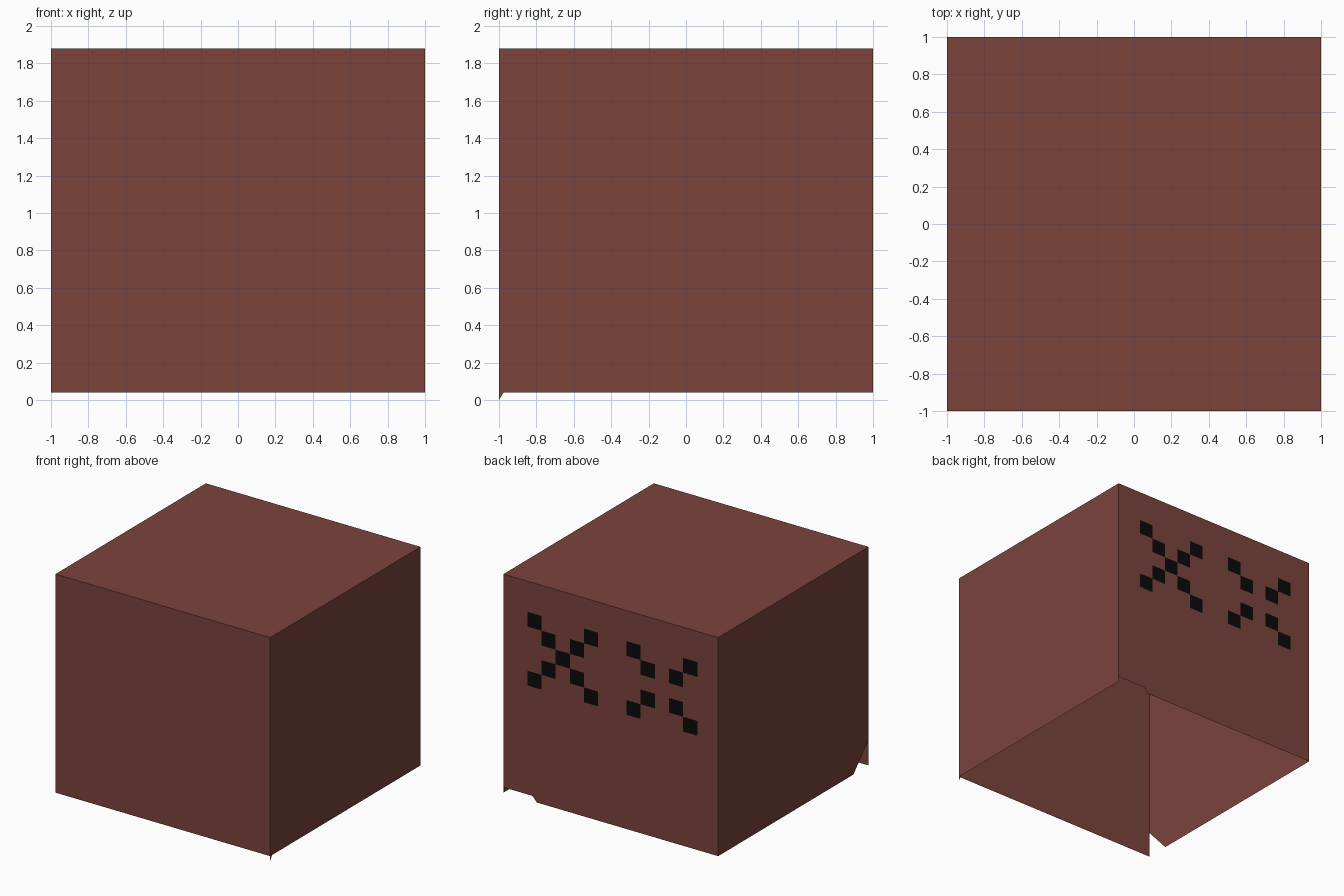
import bpy
import bmesh
from mathutils import Vector

if "Cube" in bpy.data.objects:
    bpy.data.objects.remove(bpy.data.objects["Cube"], do_unlink=True)

TOP, BOTTOM = 1.88, 0.04


def make_material(name, colour):
    mat = bpy.data.materials.new(name)
    mat.use_nodes = True
    mat.diffuse_color = colour
    bsdf = mat.node_tree.nodes["Principled BSDF"]
    bsdf.inputs["Base Color"].default_value = colour
    bsdf.inputs["Roughness"].default_value = 0.8
    return mat


brown = make_material("reddish brown", (0.2, 0.056, 0.046, 1))
black = make_material("black", (0.003, 0.003, 0.003, 1))


def make_wall(name, points, normal, edit=None):
    """Flat sheet from an outline, facing along normal."""
    bm = bmesh.new()
    face = bm.faces.new([bm.verts.new(p) for p in points])
    face.normal_update()
    if face.normal.dot(Vector(normal)) < 0:
        face.normal_flip()
    if edit:
        edit(bm)
    mesh = bpy.data.meshes.new(name)
    bm.to_mesh(mesh)
    bm.free()
    mesh.materials.append(brown)
    mesh.materials.append(black)
    obj = bpy.data.objects.new(name, mesh)
    bpy.context.collection.objects.link(obj)
    return obj


# Two crosses of square cells; the second has no middle cell
CELL_X, CELL_Z = 0.132, 0.124
MARK_X, MARK_Z = 0.778, 1.622


def cut_crosses(bm):
    cuts = [((MARK_X - i * CELL_X, 0, 0), (1, 0, 0)) for i in range(13)]
    cuts += [((0, 0, MARK_Z - i * CELL_Z), (0, 0, 1)) for i in range(6)]
    for point, normal in cuts:
        geom = bm.verts[:] + bm.edges[:] + bm.faces[:]
        bmesh.ops.bisect_plane(bm, geom=geom, plane_co=point, plane_no=normal)
    for face in bm.faces:
        centre = face.calc_center_median()
        col = (MARK_X - centre.x) // CELL_X
        row = (MARK_Z - centre.z) // CELL_Z
        if not (0 <= row < 5 and 0 <= col < 12):
            continue
        second = col >= 7
        across, down = abs(col % 7 - 2), abs(row - 2)
        if across == down and not (second and down == 0):
            face.material_index = 1


# Top panel
make_wall("top_panel", [(-1, -1, TOP), (1, -1, TOP), (1, 1, TOP), (-1, 1, TOP)],
          (0, 0, 1))

# Front wall
make_wall("front_wall", [(-1, -1, BOTTOM), (1, -1, BOTTOM), (1, -1, TOP), (-1, -1, TOP)],
          (0, -1, 0))

# Left wall, with a small spur at the lower front corner
make_wall("left_wall", [(1, -1, 0), (1, -0.975, BOTTOM), (1, 1, BOTTOM),
                        (1, 1, TOP), (1, -1, TOP)], (1, 0, 0))

# Right wall, with its lower front corner cut away
make_wall("right_wall", [(-1, -1, 0.26), (-1, -0.8, BOTTOM), (-1, 1, BOTTOM),
                         (-1, 1, TOP), (-1, -1, TOP)], (-1, 0, 0))

# Back wall, with a shallow notch in the lower edge and the two crosses
make_wall("back_wall", [(-1, 1, BOTTOM), (0.69, 1, BOTTOM), (0.73, 1, 0.085),
                        (1, 1, 0.085), (1, 1, TOP), (-1, 1, TOP)],
          (0, 1, 0), cut_crosses)
